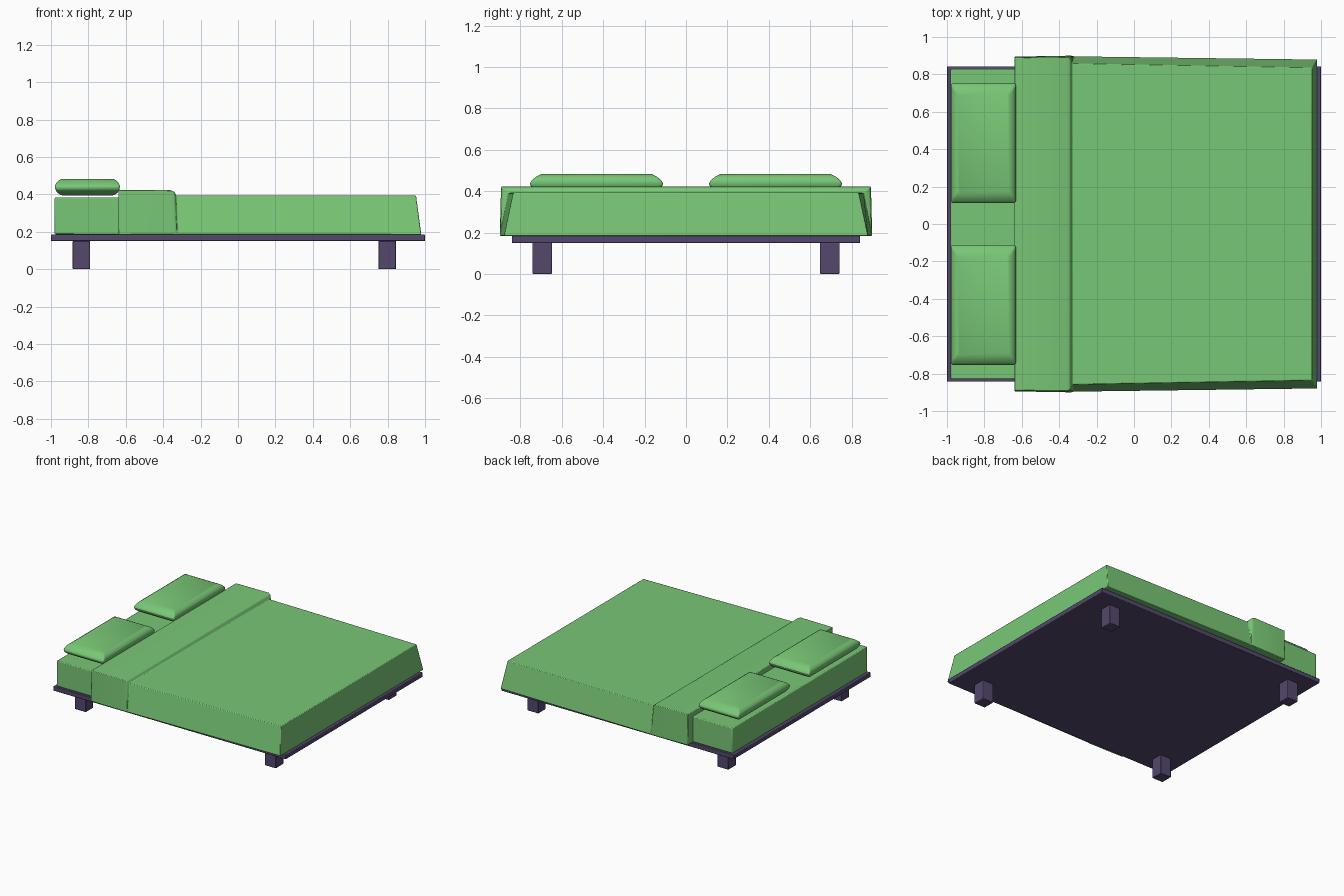
import bpy, bmesh

if "Cube" in bpy.data.objects:
    bpy.data.objects.remove(bpy.data.objects["Cube"])


def material(name, color):
    m = bpy.data.materials.new(name)
    m.diffuse_color = color
    m.use_nodes = True
    m.node_tree.nodes["Principled BSDF"].inputs["Base Color"].default_value = m.diffuse_color
    return m


green = material("bedding_green", (0.19, 0.57, 0.18, 1))
purple = material("frame_purple", (0.09, 0.065, 0.155, 1))


def loft(name, rings, mat, bevel=0.0, segments=2, smooth_angle=0.6):
    """Join rings of points into one closed skin with capped ends."""
    bm = bmesh.new()
    loops = [[bm.verts.new(p) for p in ring] for ring in rings]
    n = len(loops[0])
    for a, b in zip(loops, loops[1:]):
        for i in range(n):
            j = (i + 1) % n
            bm.faces.new((a[i], a[j], b[j], b[i]))
    bm.faces.new(loops[0])
    bm.faces.new(loops[-1])
    bmesh.ops.recalc_face_normals(bm, faces=bm.faces)
    me = bpy.data.meshes.new(name)
    bm.to_mesh(me)
    bm.free()
    ob = bpy.data.objects.new(name, me)
    bpy.context.collection.objects.link(ob)
    me.materials.append(mat)
    if bevel:
        mod = ob.modifiers.new("soft_edges", 'BEVEL')
        mod.width = bevel
        mod.segments = segments
        mod.limit_method = 'ANGLE'
    bpy.ops.object.select_all(action='DESELECT')
    ob.select_set(True)
    bpy.context.view_layer.objects.active = ob
    bpy.ops.object.shade_smooth_by_angle(angle=smooth_angle)
    return ob


def rect(x0, x1, y0, y1, z, ix=0, iy=0):
    return [(x0 + ix, y0 + iy, z), (x1 - ix, y0 + iy, z),
            (x1 - ix, y1 - iy, z), (x0 + ix, y1 - iy, z)]


def box(name, x0, x1, y0, y1, z0, z1, mat, bevel):
    return loft(name, [rect(x0, x1, y0, y1, z) for z in (z0, z1)], mat, bevel)


# Platform and legs
box("bed_platform", -1, 1, -0.842, 0.842, 0.15, 0.185, purple, 0.004)
for end, x in (("head", -0.837), ("foot", 0.798)):
    for side, y in (("left", -0.695), ("right", 0.695)):
        box(f"{end}_{side}_leg", x - 0.047, x + 0.047, y - 0.047, y + 0.047,
            0, 0.151, purple, 0.004)

# Mattress
box("mattress", -0.98, 0.93, -0.83, 0.83, 0.186, 0.384, green, 0.006)

# Blanket with a raised fold: bottom x, bottom half width, top x, top half width, top z
sections = [(-0.64, 0.895, -0.64, 0.89, 0.422),
            (-0.345, 0.9, -0.36, 0.894, 0.422),
            (-0.33, 0.9, -0.34, 0.886, 0.413),
            (-0.322, 0.897, -0.33, 0.858, 0.393),
            (0.98, 0.88, 0.952, 0.835, 0.393)]
loft("blanket", [[(xb, -yb, 0.184), (xt, -yt, zt), (xt, yt, zt), (xb, yb, 0.184)]
                 for xb, yb, xt, yt, zt in sections], green, 0.005)

# Pillows: stacked rounded layers (z, x inset, y inset)
layers = [(0.394, 0.035, 0.06), (0.408, 0.012, 0.025), (0.428, 0, 0),
          (0.448, 0, 0.004), (0.47, 0.012, 0.03), (0.483, 0.035, 0.055)]
for side, y0, y1 in (("left", -0.755, -0.11), ("right", 0.11, 0.755)):
    loft(f"{side}_pillow", [rect(-0.978, -0.632, y0, y1, z, ix, iy)
                            for z, ix, iy in layers], green, 0.012, 3, 1.0)
